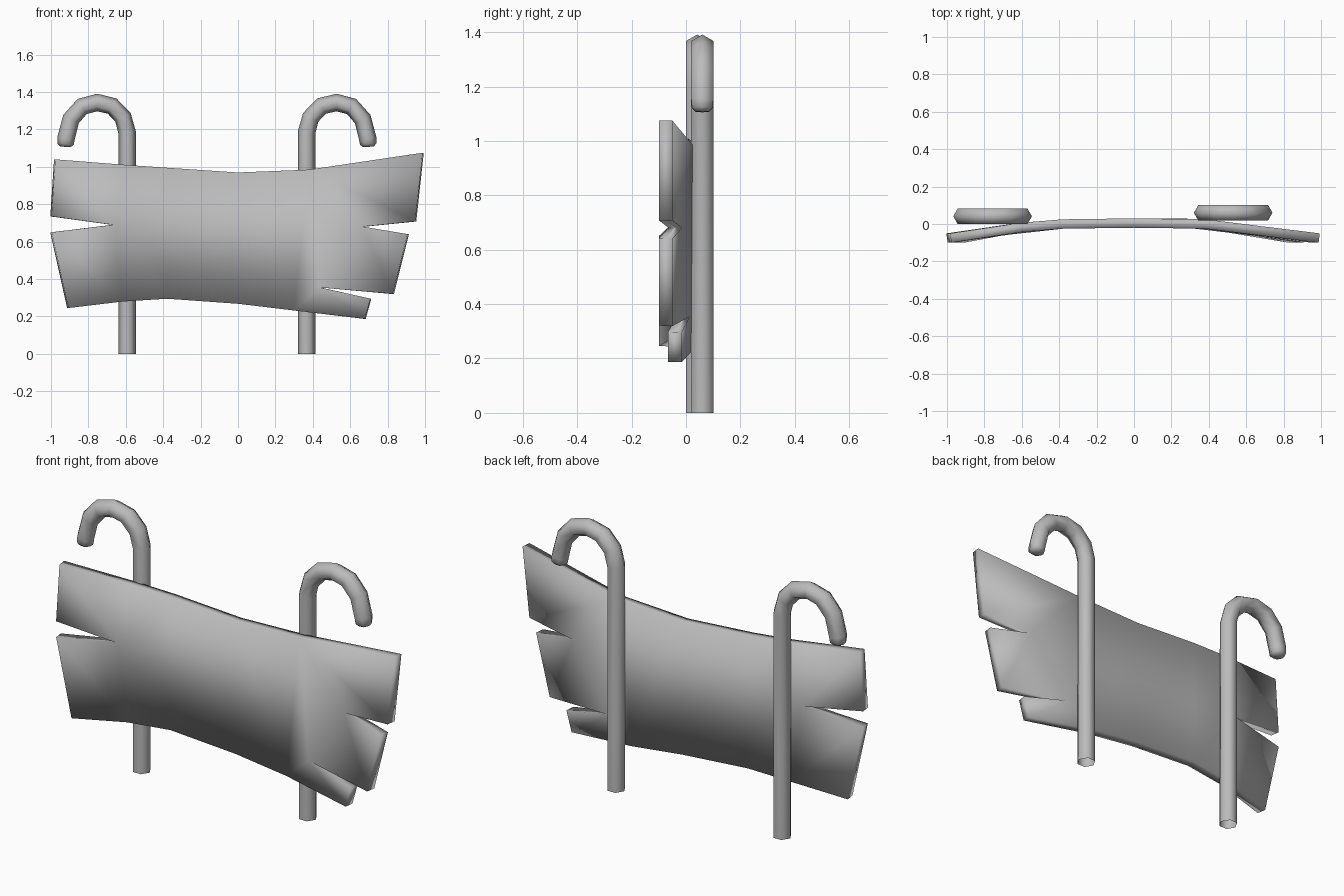
import bpy, bmesh, math
from mathutils import Vector

cube = bpy.data.objects.get("Cube")
if cube:
    bpy.data.objects.remove(cube, do_unlink=True)

GREY = (0.5, 0.5, 0.5, 1.0)
grey = bpy.data.materials.new("plain grey")
grey.use_nodes = True
grey.diffuse_color = GREY
grey.node_tree.nodes["Principled BSDF"].inputs["Base Color"].default_value = GREY


def finish(name, bm, angle):
    """Turn a bmesh into a shaded, coloured object."""
    bmesh.ops.recalc_face_normals(bm, faces=bm.faces)
    mesh = bpy.data.meshes.new(name)
    bm.to_mesh(mesh)
    bm.free()
    mesh.materials.append(grey)
    obj = bpy.data.objects.new(name, mesh)
    bpy.context.collection.objects.link(obj)
    bpy.ops.object.select_all(action="DESELECT")
    obj.select_set(True)
    bpy.context.view_layer.objects.active = obj
    bpy.ops.object.shade_smooth_by_angle(angle=math.radians(angle))
    return obj


# Board: a bowed middle with split ends, as a sheet given thickness
points = {
    # upper edge
    "tl": (-0.98, -0.075, 1.04), "t1": (-0.6, -0.018, 1.01),
    "t2": (-0.38, 0.0, 0.995), "t3": (0, 0.005, 0.97),
    "t4": (0.38, 0.0, 0.985), "tr": (0.99, -0.075, 1.075),
    # lower edge
    "bl": (-0.91, -0.075, 0.245), "b1": (-0.62, -0.02, 0.28),
    "b2": (-0.38, 0.0, 0.295), "b3": (0, 0.005, 0.268),
    "b4": (0.3, 0.003, 0.232), "br": (0.68, -0.042, 0.187),
    # left split
    "l1": (-1, -0.075, 0.735), "l2": (-0.67, -0.032, 0.69),
    "l3": (-1, -0.075, 0.65),
    # right splits
    "r1": (0.95, -0.075, 0.708), "r2": (0.67, -0.04, 0.68),
    "r3": (0.91, -0.075, 0.64), "r4": (0.83, -0.075, 0.32),
    "r5": (0.44, -0.01, 0.355), "r6": (0.71, -0.042, 0.295),
}
patches = ["tl l1 l2 t1", "l3 bl b1 l2", "t1 l2 t2", "l2 b2 t2", "l2 b1 b2",
           "t2 b2 b3 t3", "t3 b3 b4 t4", "t4 b4 r5", "t4 r5 r2",
           "t4 r2 r1 tr", "r2 r5 r4 r3", "r5 b4 br r6"]
bm = bmesh.new()
verts = {key: bm.verts.new(co) for key, co in points.items()}
for patch in patches:
    bm.faces.new([verts[key] for key in patch.split()])
board = finish("board", bm, 30)
solid = board.modifiers.new("thickness", "SOLIDIFY")
solid.thickness = 0.05
solid.offset = 0


def hooked_post(name, x, y, side):
    """Six-sided tube with an open foot and a crook bending to one side."""
    path = [(0, 0), (0, 1.185), (0.022, 1.265), (0.08, 1.325), (0.16, 1.344),
            (0.24, 1.323), (0.3, 1.255), (0.327, 1.15), (0.329, 1.122),
            (0.33, 1.107)]
    path = [Vector((a, 0, b)) for a, b in path]
    last = len(path) - 1
    bm = bmesh.new()
    rings = []
    for i, p in enumerate(path):
        # average direction at each joint keeps the bend mitred
        before = (p - path[max(i - 1, 0)]).normalized()
        after = (path[min(i + 1, last)] - p).normalized()
        along = (before + after).normalized()
        across = Vector((along.z, 0, -along.x))
        radius = 0.047 * (0.6 if i == last else 0.94 if i == last - 1 else 1)
        ring = []
        for k in range(6):
            a = k * math.tau / 6
            v = p + radius * (across * math.cos(a) + Vector((0, 1, 0)) * math.sin(a))
            ring.append(bm.verts.new((x + side * v.x, y + v.y, v.z)))
        rings.append(ring)
    for low, high in zip(rings, rings[1:]):
        for k in range(6):
            n = (k + 1) % 6
            bm.faces.new((low[k], low[n], high[n], high[k]))
    bm.faces.new(rings[-1])
    return finish(name, bm, 70)


hooked_post("right_post", -0.593, 0.041, -1)
hooked_post("left_post", 0.367, 0.06, 1)
